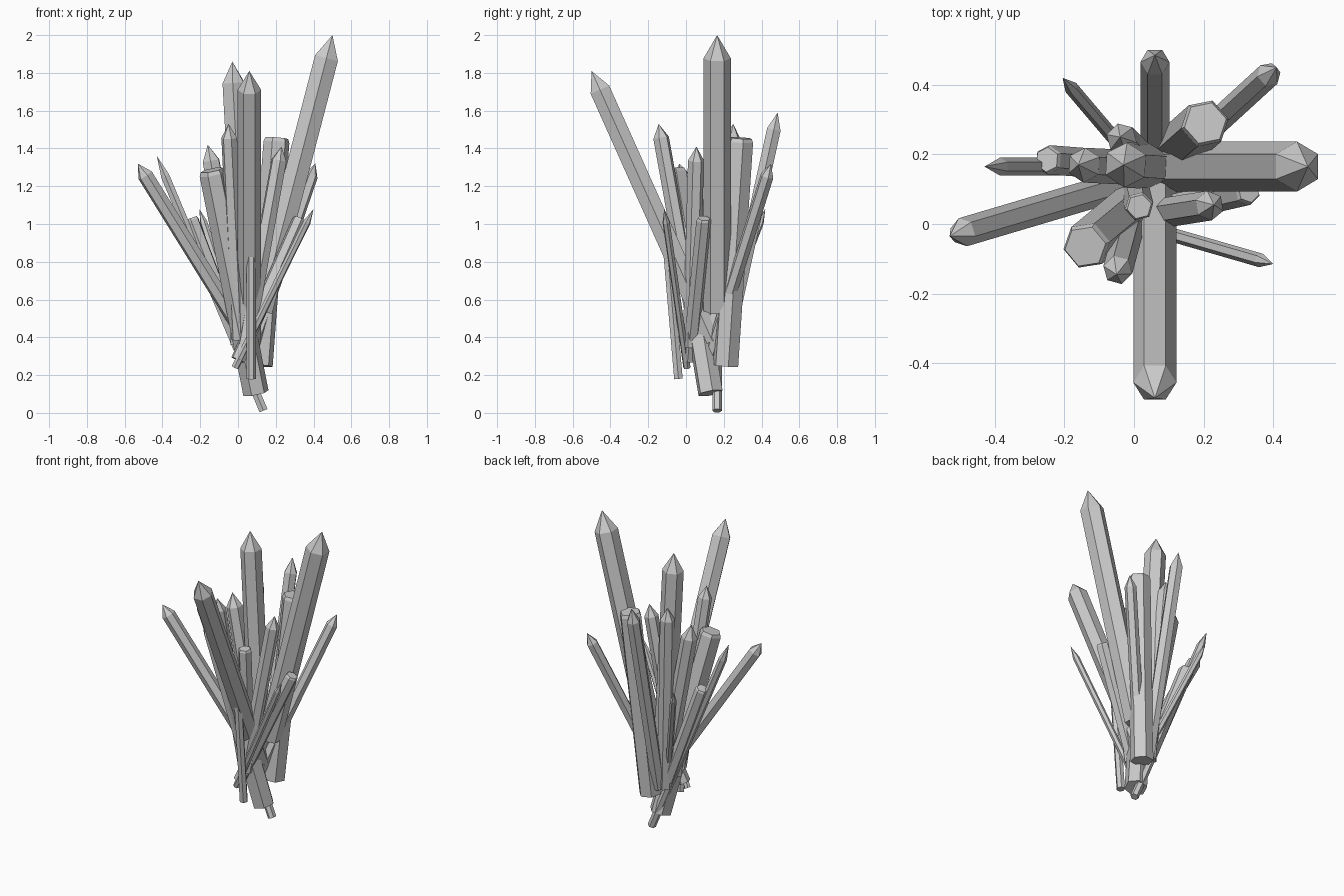
import bpy, bmesh, math
from mathutils import Vector

if "Cube" in bpy.data.objects:
    bpy.data.objects.remove(bpy.data.objects["Cube"])


def crystal(name, base, top, r, tip_len=1.75, tip_r=0.0):
    """Hexagonal prism from base to top, ending in a point or a bevelled flat cut."""
    base, top = Vector(base), Vector(top)
    axis = (top - base).normalized()
    side = Vector((-axis.y, axis.x, 0)).normalized()   # corners point sideways to the lean
    front = axis.cross(side)
    bm = bmesh.new()

    def ring(centre, radius):
        return [bm.verts.new(centre + radius * (math.cos(i * math.pi / 3) * side
                                                + math.sin(i * math.pi / 3) * front))
                for i in range(6)]

    low = ring(base, r)
    shoulder = ring(top - axis * r * tip_len, r)
    bm.faces.new(low[::-1])
    for i in range(6):
        j = (i + 1) % 6
        bm.faces.new((low[i], low[j], shoulder[j], shoulder[i]))
    if tip_r:
        cap = ring(top, r * tip_r)
        bm.faces.new(cap)
        for i in range(6):
            j = (i + 1) % 6
            bm.faces.new((shoulder[i], shoulder[j], cap[j], cap[i]))
    else:
        apex = bm.verts.new(top)
        for i in range(6):
            bm.faces.new((shoulder[i], shoulder[(i + 1) % 6], apex))
    bmesh.ops.recalc_face_normals(bm, faces=bm.faces)
    mesh = bpy.data.meshes.new(name)
    bm.to_mesh(mesh)
    bm.free()
    bpy.context.collection.objects.link(bpy.data.objects.new(name, mesh))


# Large pointed crystals
crystal("tall_right_crystal", (0.12, 0.165, 0.54), (0.50, 0.165, 2.0), 0.072)
crystal("tall_centre_crystal", (0.05, 0.165, 0.40), (-0.03, 0.17, 1.86), 0.065)
crystal("tall_front_crystal", (0.06, 0.14, 0.38), (0.06, -0.50, 1.81), 0.062)

# Medium pointed crystals
crystal("back_crystal", (0.06, 0.20, 0.30), (0.06, 0.485, 1.59), 0.042, 2.2)
crystal("back_right_crystal", (0.06, 0.13, 0.30), (0.41, 0.45, 1.32), 0.036, 2)
crystal("left_crystal", (0.06, 0.14, 0.37), (-0.53, -0.035, 1.32), 0.042)
crystal("inner_left_crystal", (0.04, 0.16, 0.40), (-0.16, 0.17, 1.42), 0.050)
crystal("inner_back_crystal", (0.03, 0.18, 0.30), (-0.04, 0.25, 1.53), 0.045)
crystal("inner_front_crystal", (0.005, 0.06, 0.39), (-0.05, -0.145, 1.53), 0.043)
crystal("inner_right_crystal", (0.04, 0.025, 0.35), (0.23, 0.055, 1.41), 0.043)

# Crystals with flat cut ends
crystal("cut_back_crystal", (0.115, 0.21, 0.25), (0.205, 0.29, 1.455), 0.070, 0.3, 0.88)
crystal("cut_front_crystal", (0.095, 0.13, 0.105), (-0.14, -0.065, 1.285), 0.069, 0.3, 0.88)
crystal("cut_left_crystal", (0.01, 0.165, 0.35), (-0.25, 0.185, 1.03), 0.042, 0.3, 0.85)
crystal("cut_right_crystal", (0.0, 0.02, 0.28), (0.33, 0.095, 1.03), 0.040, 0.3, 0.85)
crystal("cut_centre_crystal", (0.0, 0.11, 0.36), (0.015, 0.05, 1.14), 0.042, 0.3, 0.85)

# Thin needles
crystal("left_needle", (0.135, 0.165, 0.012), (-0.43, 0.165, 1.36), 0.026, 4.5)
crystal("right_needle", (-0.015, 0.005, 0.24), (0.40, -0.115, 1.08), 0.020, 4)
crystal("back_left_needle", (0.05, 0.12, 0.30), (-0.205, 0.42, 1.08), 0.020, 4)
crystal("front_needle", (0.07, -0.04, 0.18), (0.07, -0.115, 1.05), 0.026, 4)
